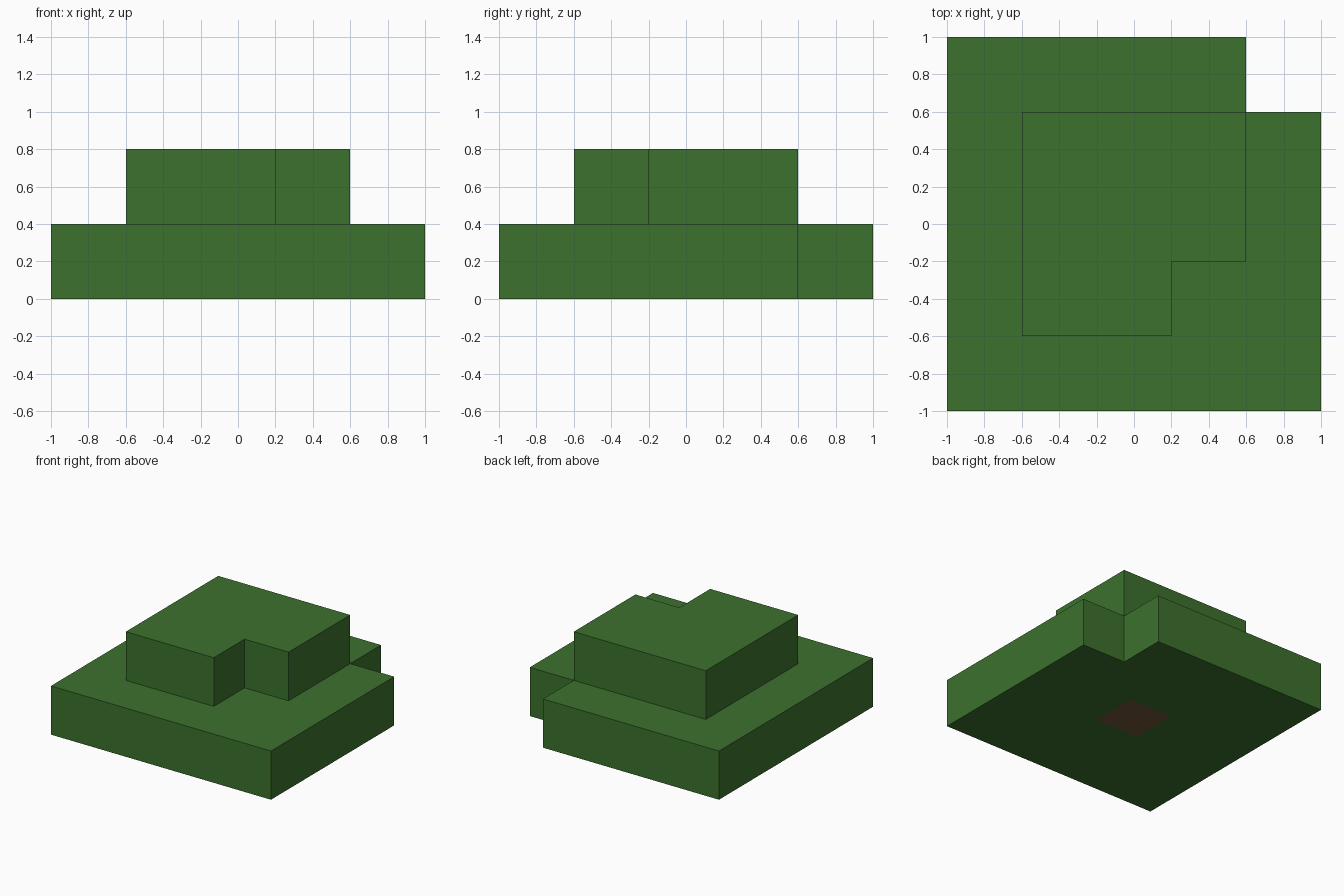
import bpy
import bmesh

default = bpy.data.objects.get("Cube")
if default:
    bpy.data.objects.remove(default, do_unlink=True)

CELL = 0.4  # side of one block


def material(name, rgb):
    mat = bpy.data.materials.new(name)
    mat.use_nodes = True
    mat.diffuse_color = (*rgb, 1)
    mat.node_tree.nodes["Principled BSDF"].inputs["Base Color"].default_value = (*rgb, 1)
    return mat


def slab(name, outline, bottom, top, mat):
    """Extrude a flat outline (counter-clockwise) from bottom to top."""
    bm = bmesh.new()
    face = bm.faces.new([bm.verts.new((x, y, bottom)) for x, y in outline])
    grown = bmesh.ops.extrude_face_region(bm, geom=[face], use_keep_orig=True)
    moved = [v for v in grown["geom"] if isinstance(v, bmesh.types.BMVert)]
    bmesh.ops.translate(bm, verts=moved, vec=(0, 0, top - bottom))
    bmesh.ops.recalc_face_normals(bm, faces=bm.faces)
    mesh = bpy.data.meshes.new(name)
    bm.to_mesh(mesh)
    bm.free()
    mesh.materials.append(mat)
    obj = bpy.data.objects.new(name, mesh)
    bpy.context.collection.objects.link(obj)
    return obj


def square(half):
    return [(-half, -half), (half, -half), (half, half), (-half, half)]


def notched_square(half, side):
    """Square missing one block at +x; side is +1 for back, -1 for front."""
    inner = half - CELL
    points = [(-half, -half), (half, -half), (half, inner),
              (inner, inner), (inner, half), (-half, half)]
    return [(x, y * side) for x, y in points][::side]


leaf_green = material("leaf green", (0.045, 0.165, 0.027))
bark_brown = material("bark brown", (0.16, 0.09, 0.045))

# Two leaf layers, each missing one corner block
lower_leaves = slab("lower_leaves", notched_square(1.0, 1), 0, CELL, leaf_green)
slab("upper_leaves", notched_square(0.6, -1), CELL, 2 * CELL, leaf_green)

# Trunk block set flush into a socket through the lower leaves
cutter = slab("trunk_socket", square(CELL / 2), -CELL, 2 * CELL, leaf_green)
cutter.hide_render = True
socket = lower_leaves.modifiers.new("socket", "BOOLEAN")
socket.operation = "DIFFERENCE"
socket.solver = "EXACT"
socket.object = cutter
bpy.context.view_layer.objects.active = lower_leaves
bpy.ops.object.modifier_apply(modifier=socket.name)
bpy.data.objects.remove(cutter, do_unlink=True)

slab("trunk", square(CELL / 2), 0, CELL, bark_brown)
